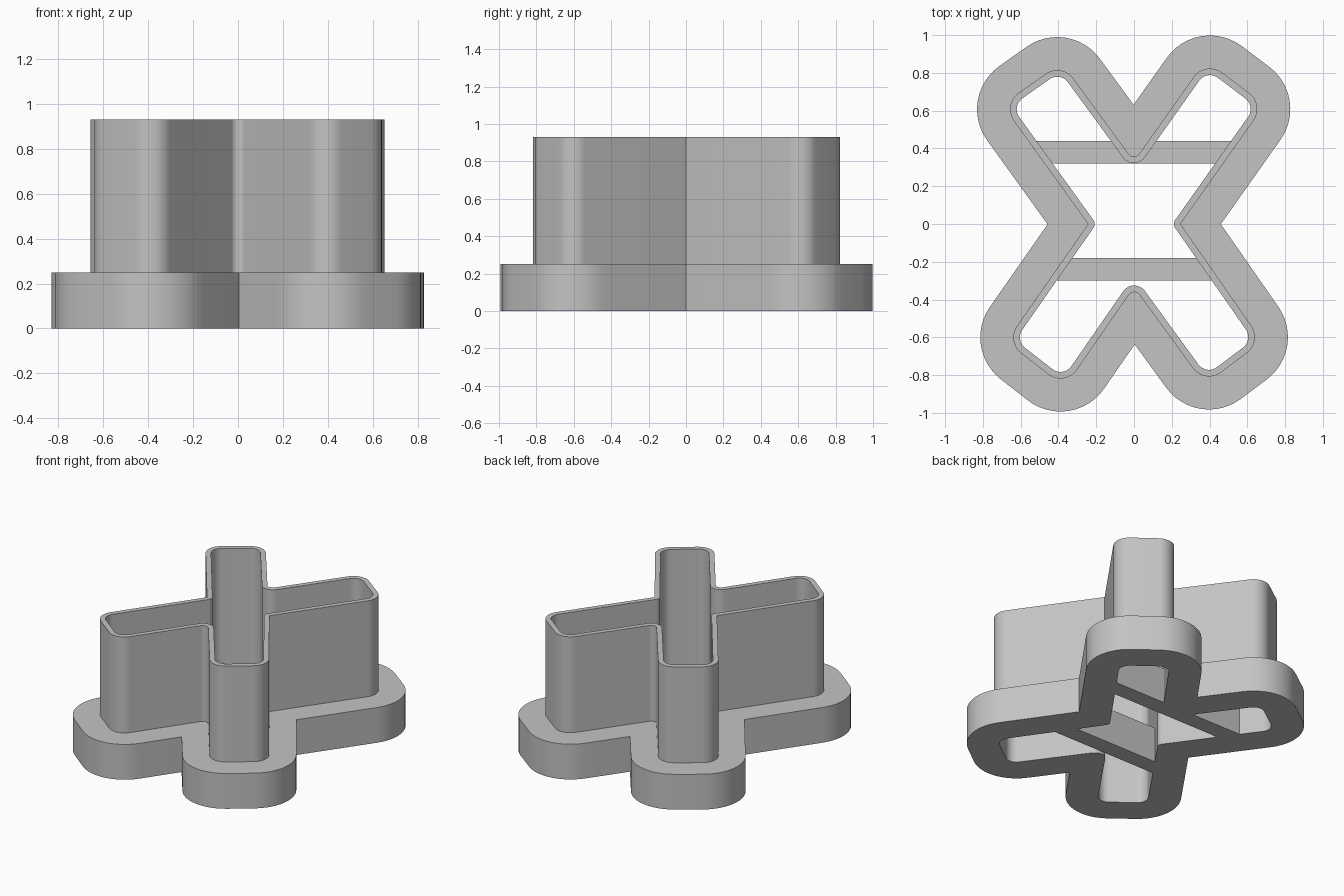
import bpy, bmesh
from mathutils import Vector

cube = bpy.data.objects.get("Cube")
if cube:
    bpy.data.objects.remove(cube, do_unlink=True)

grey = bpy.data.materials.new("plain_grey")
grey.use_nodes = True
COLOUR = (0.55, 0.55, 0.55, 1)
grey.diffuse_color = COLOUR
grey.node_tree.nodes["Principled BSDF"].inputs["Base Color"].default_value = COLOUR

FLANGE_TOP, WALL_TOP = 0.25, 0.93
FLANGE_REACH, WALL_THICKNESS = 0.175, 0.035
TIP_RADIUS, SEGMENTS = 0.105, 12

# Sharp corners of the wall outline, counter-clockwise, with the fillet of each
TIP, SIDE, NOTCH = TIP_RADIUS, 0.0, 0.035
CORNERS = [
    (0.246, 0, SIDE), (0.692, 0.631, TIP), (0.379, 0.867, TIP),
    (0, 0.332, NOTCH), (-0.383, 0.855, TIP), (-0.698, 0.632, TIP),
    (-0.243, 0, SIDE), (-0.677, -0.622, TIP), (-0.366, -0.864, TIP),
    (0, -0.335, NOTCH), (0.375, -0.85, TIP), (0.679, -0.622, TIP),
]


def outline(offset):
    """Wall outline moved outwards by offset, with concentric fillets."""
    points = []
    count = len(CORNERS)
    spots = [Vector(c[:2]) for c in CORNERS]
    for i, (x, y, radius) in enumerate(CORNERS):
        before = (spots[i] - spots[i - 1]).normalized()
        after = (spots[(i + 1) % count] - spots[i]).normalized()
        n1, n2 = Vector((before.y, -before.x)), Vector((after.y, -after.x))
        sign = 1 if before.x * after.y - before.y * after.x > 0 else -1
        r = sign * max(0, radius + sign * offset)
        centre = spots[i] + (offset - r) * (n1 + n2) / (1 + n1.dot(n2))
        turn = n1.angle_signed(n2)
        for k in range(SEGMENTS + 1):
            normal = n1.slerp(n2, k / SEGMENTS) if abs(turn) > 0.001 else n1
            points.append(centre + r * normal)
    return points


def finish(name, bm):
    bmesh.ops.remove_doubles(bm, verts=bm.verts, dist=0.00001)
    bmesh.ops.recalc_face_normals(bm, faces=bm.faces)
    mesh = bpy.data.meshes.new(name)
    bm.to_mesh(mesh)
    bm.free()
    mesh.materials.append(grey)
    obj = bpy.data.objects.new(name, mesh)
    bpy.context.collection.objects.link(obj)
    return obj


# Flange and thin upright wall, lofted as one closed ring section
flange, wall, cavity = outline(FLANGE_REACH), outline(0), outline(-WALL_THICKNESS)
section = [(flange, 0), (flange, FLANGE_TOP), (wall, FLANGE_TOP),
           (wall, WALL_TOP), (cavity, WALL_TOP), (cavity, 0)]
bm = bmesh.new()
rings = [[bm.verts.new((p.x, p.y, z)) for p in path] for path, z in section]
for j, ring in enumerate(rings):
    lower = rings[j - 1]
    for k in range(len(ring)):
        bm.faces.new((lower[k - 1], lower[k], ring[k], ring[k - 1]))
body = finish("cross_shaped_body", bm)
bpy.ops.object.select_all(action="DESELECT")
body.select_set(True)
bpy.context.view_layer.objects.active = body
bpy.ops.object.shade_smooth_by_angle(angle=0.52)


# Two bars bridging the opening, their ends slanted to follow the arms
def cross_bar(name, y_low, y_high):
    bm = bmesh.new()
    ends = [(s * (0.222 + 0.707 * abs(y)), y)
            for s, y in ((-1, y_low), (1, y_low), (1, y_high), (-1, y_high))]
    base = bm.faces.new([bm.verts.new((x, y, 0)) for x, y in ends])
    top = bmesh.ops.extrude_face_region(bm, geom=[base])["geom"]
    bmesh.ops.translate(bm, vec=(0, 0, FLANGE_TOP),
                        verts=[v for v in top if isinstance(v, bmesh.types.BMVert)])
    finish(name, bm)


cross_bar("back_cross_bar", 0.32, 0.44)
cross_bar("front_cross_bar", -0.30, -0.18)
